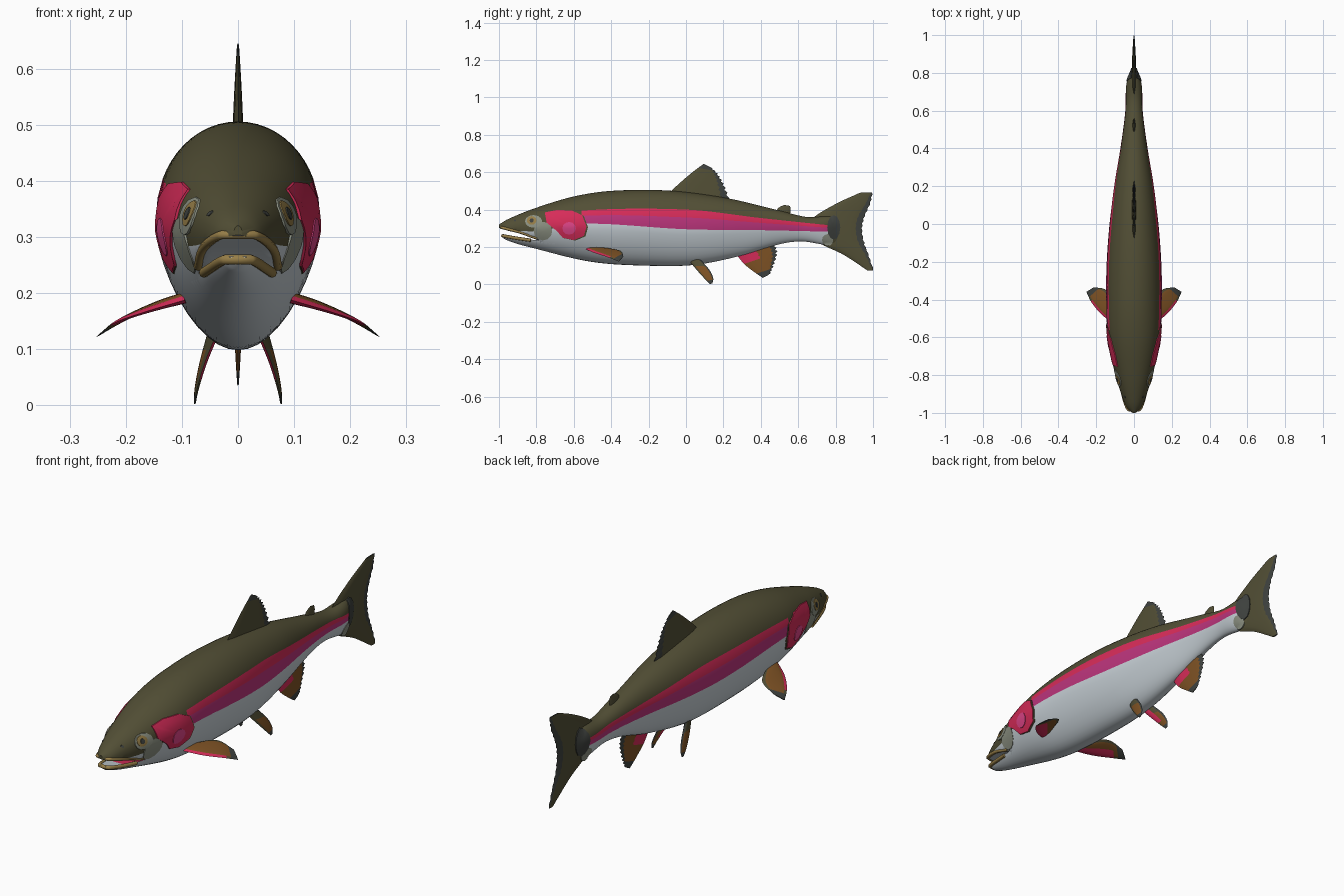
import bpy, bmesh, math
from mathutils import Vector

if "Cube" in bpy.data.objects:
    bpy.data.objects.remove(bpy.data.objects["Cube"])

# Colours
COLOURS = {
    "olive_back": (.085, .078, .036), "pale_belly": (.58, .64, .68),
    "crimson": (.68, .025, .1), "magenta": (.5, .035, .2),
    "pink_spot": (.75, .06, .25), "orange_fin": (.21, .085, .018),
    "slate": (.05, .055, .05), "tan_lip": (.31, .21, .065),
    "grey_cheek": (.27, .29, .23)}
MATS = []
for label, rgb in COLOURS.items():
    m = bpy.data.materials.new(label)
    m.use_nodes = True
    m.diffuse_color = (*rgb, 1)
    bsdf = m.node_tree.nodes["Principled BSDF"]
    bsdf.inputs["Base Color"].default_value = (*rgb, 1)
    bsdf.inputs["Roughness"].default_value = .6
    MATS.append(m)
OLIVE, PALE, CRIMSON, MAGENTA, PINK, ORANGE, SLATE, TAN, GREY = range(len(MATS))
SIDES = (("left", 1), ("right", -1))


def curve(pts):
    """Smooth function through (position, value) points."""
    n = len(pts)

    def slope(i):
        a, b = pts[max(i - 1, 0)], pts[min(i + 1, n - 1)]
        return (b[1] - a[1]) / (b[0] - a[0])

    def f(p):
        p = min(max(p, pts[0][0]), pts[-1][0])
        i = next(k for k in range(n - 1) if p <= pts[k + 1][0])
        (a, va), (b, vb) = pts[i], pts[i + 1]
        d = b - a
        t = (p - a) / d
        h = t * t * (3 - 2 * t)
        return (va * (1 - h) + vb * h + slope(i) * d * t * (1 - t) ** 2
                - slope(i + 1) * d * t * t * (1 - t))
    return f


def loft(name, rings, rule):
    """Closed skin over equal rings; rule(i, j, centre) picks the colour."""
    bm = bmesh.new()
    rows = [[bm.verts.new(p) for p in r] for r in rings]
    n = len(rows[0])
    for i in range(len(rows) - 1):
        for j in range(n):
            k = (j + 1) % n
            f = bm.faces.new((rows[i][j], rows[i][k], rows[i + 1][k], rows[i + 1][j]))
            f.material_index = rule(i, j, f.calc_center_median())
    for i in (0, len(rows) - 1):
        f = bm.faces.new(rows[i])
        f.material_index = rule(min(i, len(rows) - 2), n // 2, f.calc_center_median())
    bmesh.ops.recalc_face_normals(bm, faces=bm.faces)
    me = bpy.data.meshes.new(name)
    bm.to_mesh(me)
    bm.free()
    bpy.context.collection.objects.link(bpy.data.objects.new(name, me))
    for m in MATS:
        me.materials.append(m)


# Body profiles along the length
top = curve([(-1, .32), (-.95, .35), (-.8, .41), (-.6, .47), (-.4, .5), (-.1, .502),
             (.2, .465), (.5, .395), (.65, .36), (.78, .365), (.84, .34)])
bottom = curve([(-1, .28), (-.97, .242), (-.8, .19), (-.5, .12), (-.2, .1), (.05, .105),
                (.3, .155), (.5, .215), (.62, .23), (.78, .21), (.84, .24)])
width = curve([(-1, .008), (-.98, .035), (-.9, .068), (-.8, .097), (-.6, .138), (-.4, .147),
               (-.2, .145), (0, .131), (.2, .106), (.4, .072), (.6, .046), (.75, .039), (.84, .004)])
stripe_hi = curve([(-1, .31), (-.8, .345), (-.55, .395), (0, .4), (.4, .355), (.75, .318), (.84, .31)])
stripe_lo = curve([(-1, .295), (-.8, .285), (-.55, .325), (0, .295), (.4, .29), (.84, .28)])
palate = curve([(-1, .303), (-.95, .29), (-.88, .272), (-.8, .242)])
jaw_top = curve([(-1, .268), (-.9, .25), (-.8, .236)])


def side_x(y, z):
    """Half width of the body at a height."""
    zb, zt = bottom(y), top(y)
    c = zb + (.53 + .15 * max(y, 0)) * (zt - zb)
    u, p = ((z - c) / (zt - c), 2.3) if z > c else ((c - z) / (c - zb), 1.4)
    return width(y) * math.sqrt(max(0, 1 - u ** p))


BELLY, BACK = 10, 10


def section(y, jaw=False):
    zb, zt, lo, hi = bottom(y), top(y), stripe_lo(y), stripe_hi(y)
    q = math.pi / 2
    zs = [zb + (lo - zb) * (1 - math.cos(q * i / BELLY)) for i in range(BELLY + 1)]
    zs += [lo + (hi - lo) * .6, hi]
    zs += [hi + (zt - hi) * math.sin(q * i / BACK) for i in range(1, BACK + 1)]
    half = []
    for z in zs:
        x = side_x(y, z)
        if jaw and z > jaw_top(y):
            j = jaw_top(y)
            x, z = side_x(y, j) * (zt - z) / (zt - j), j
        elif not jaw and y < -.795 and z < palate(y):
            j = palate(y)
            x, z = side_x(y, j) * (z - zb) / (j - zb), j
        half.append((x, z))
    ring = half + [(-x, z) for x, z in half[-2:0:-1]]
    return [(x, y, z) for x, z in ring]


def body_rule(i, j, c):
    n = 2 * (BELLY + BACK + 2)
    band = min(j, n - 1 - j)
    if c.y > .76 or c.y < -.999:
        return OLIVE
    if band < BELLY:
        return PALE
    if band < BELLY + 2 and c.y > -.56:
        return MAGENTA if band == BELLY else CRIMSON
    return PALE if c.y < -.8 and c.z < palate(c.y) + .002 else OLIVE


loft("body", [section(-1 + .02 * i) for i in range(93)], body_rule)
loft("lower_jaw", [section(-.985 + .015 * i, True) for i in range(20)],
     lambda i, j, c: CRIMSON if c.z > jaw_top(c.y) - .001 and c.y > -.9 else PALE)


# Lips follow the edges of the open mouth
def lip(name, line, radius, front, back, rise):
    ys = [front + (back - front) * (i / 12) ** 1.5 for i in range(13)]
    edge = [(side_x(y, line(y)) - .003, y, line(y) + rise) for y in ys]
    path = [(-x, y, z) for x, y, z in edge[::-1]] + [(0, front - .004, line(front) + rise)] + edge
    cu = bpy.data.curves.new(name, "CURVE")
    cu.dimensions = "3D"
    cu.bevel_depth = radius
    cu.bevel_resolution = 2
    cu.use_fill_caps = True
    sp = cu.splines.new("POLY")
    sp.points.add(len(path) - 1)
    for p, co in zip(sp.points, path):
        p.co = (*co, 1)
    cu.materials.append(MATS[TAN])
    bpy.context.collection.objects.link(bpy.data.objects.new(name, cu))


lip("upper_lip", palate, .008, -.984, -.795, .005)
lip("lower_lip", jaw_top, .009, -.976, -.83, -.004)


# Thin plates laid on both flanks
def patch(name, outline, mat, lift):
    n = len(outline)
    pts = []
    for i in range(n):
        a, b = Vector(outline[i]), Vector(outline[(i + 1) % n])
        pts += [a.lerp(b, k / 3) for k in range(3)]
    mid = sum(pts, Vector((0, 0))) / len(pts)
    for side, s in SIDES:
        rings = []
        for scale, h in ((.05, lift), (.35, lift), (.7, lift), (1, lift), (1, -.003), (.05, -.01)):
            ring = []
            for p in pts:
                y, z = mid.lerp(p, scale)
                ring.append((s * (max(side_x(y, z), .012) + h), y, z))
            rings.append(ring)
        loft(f"{side}_{name}", rings, lambda i, j, c: mat)


def oval(y, z, ry, rz, n=12):
    return [(y + ry * math.cos(math.tau * i / n), z + rz * math.sin(math.tau * i / n)) for i in range(n)]


gill = [(-.755, .385), (-.69, .398), (-.61, .395), (-.555, .37), (-.532, .31), (-.545, .26),
        (-.6, .237), (-.66, .25), (-.69, .285), (-.745, .33)]
patch("cheek", oval(-.765, .285, .05, .05), GREY, .002)
patch("eye_socket", oval(-.815, .337, .046, .034), GREY, .003)
patch("eye_ring", oval(-.825, .342, .026, .023), TAN, .005)
patch("pupil", oval(-.825, .342, .011, .011), SLATE, .007)
patch("nostril", oval(-.915, .342, .006, .005), SLATE, .002)
patch("gill_slit", [(y + .008, z - .003) for y, z in gill], OLIVE, .002)
patch("gill_cover", gill, CRIMSON, .0045)
patch("gill_spot", oval(-.625, .3, .036, .034), PINK, .0065)
patch("tail_base_mark", oval(.79, .305, .035, .065), SLATE, .003)
patch("tail_base_pale_mark", oval(.757, .237, .03, .032), GREY, .002)


# Fins: rows of (leading point, trailing point) skinned with a lens section
def fin(name, rows, thick, rule, side=1, ragged=.0, steps=18, chord=8):
    def track(edge, axis):
        return curve([(k, r[edge][axis]) for k, r in enumerate(rows)])
    tracks = [[track(e, a) for a in range(3)] for e in range(2)]
    rings = []
    for i in range(steps + 1):
        t = i / steps
        k = t * (len(rows) - 1)
        lead, trail = (Vector([f(k) for f in e]) for e in tracks)
        nxt = Vector([f(min(k + .1, len(rows) - 1)) for f in tracks[0]])
        prv = Vector([f(max(k - .1, 0)) for f in tracks[0]])
        normal = (trail - lead).cross(nxt - prv).normalized()
        trail += (trail - lead).normalized() * ragged * (i % 2)
        ring = []
        for j in range(2 * chord):
            c = j / chord if j <= chord else 2 - j / chord
            h = thick(t) * (2 * math.sqrt(c * (1 - c)) + .06)
            p = lead.lerp(trail, c) + normal * (h if j <= chord else -h)
            ring.append((p.x * side, p.y, p.z))
        rings.append(ring)

    def face_rule(i, j, c):
        under = j < chord
        return rule((i + .5) / steps, ((j if under else 2 * chord - 1 - j) + .5) / chord, under)
    loft(name, rings, face_rule)


def flat(rows):
    return [tuple((0, *p) for p in r) for r in rows]


def taper(h):
    return lambda t: h * (1 - .8 * t)


def back_fin_rule(t, c, under):
    return SLATE if c > .85 or t > .86 else OLIVE


def pectoral_rule(t, c, under):
    if t > .82:
        return SLATE
    if t < .7 and c < (.5 if under else .13):
        return CRIMSON
    return OLIVE if c > .87 or c < .13 else ORANGE


def pelvic_rule(t, c, under):
    if t > .8 or c > .87:
        return SLATE
    if t < .55 and under and c < .5:
        return CRIMSON
    return OLIVE if t < .25 or c < .13 else ORANGE


def anal_rule(t, c, under):
    if t > .8 or c > .87:
        return SLATE
    return CRIMSON if t < .35 and c < .5 else ORANGE


fin("dorsal_fin", flat([((-.1, .48), (.225, .45)), ((-.03, .545), (.195, .53)),
                        ((.035, .6), (.165, .585)), ((.095, .645), (.125, .63))]),
    taper(.01), back_fin_rule, ragged=.012)
fin("adipose_fin", flat([((.48, .385), (.555, .37)), ((.495, .41), (.56, .4)), ((.525, .425), (.555, .42))]),
    taper(.008), lambda t, c, u: OLIVE, steps=8)
fin("anal_fin", flat([((.27, .16), (.465, .22)), ((.31, .11), (.478, .165)),
                      ((.36, .07), (.46, .1)), ((.41, .035), (.44, .05))]),
    taper(.009), anal_rule, ragged=.012)
fin("tail_fin", flat([((.97, .075), (1, .075)), ((.84, .16), (.972, .16)), ((.71, .225), (.947, .23)),
                      ((.68, .3), (.938, .3)), ((.68, .355), (.95, .36)), ((.8, .43), (.98, .43)),
                      ((.93, .49), (.995, .492))]),
    lambda t: .003 + .008 * math.sin(math.pi * t),
    lambda t, c, u: SLATE if c > .9 else OLIVE, ragged=.005, steps=28)

for side, s in SIDES:
    fin(f"{side}_pectoral_fin",
        [((.095, -.535, .188), (.095, -.46, .195)), ((.165, -.485, .167), (.125, -.38, .188)),
         ((.222, -.42, .146), (.155, -.345, .176)), ((.252, -.36, .122), (.212, -.335, .15))],
        taper(.009), pectoral_rule, s)
    fin(f"{side}_pelvic_fin",
        [((.035, .01, .135), (.05, .08, .13)), ((.058, .055, .08), (.064, .125, .078)),
         ((.073, .1, .03), (.073, .145, .035)), ((.077, .128, .002), (.077, .142, .006))],
        taper(.008), pelvic_rule, s)

# Smooth shading with crisp edges
bpy.ops.object.select_all(action="DESELECT")
for ob in bpy.context.scene.objects:
    if ob.type == "MESH":
        ob.select_set(True)
        bpy.context.view_layer.objects.active = ob
bpy.ops.object.shade_smooth_by_angle(angle=math.radians(40))
